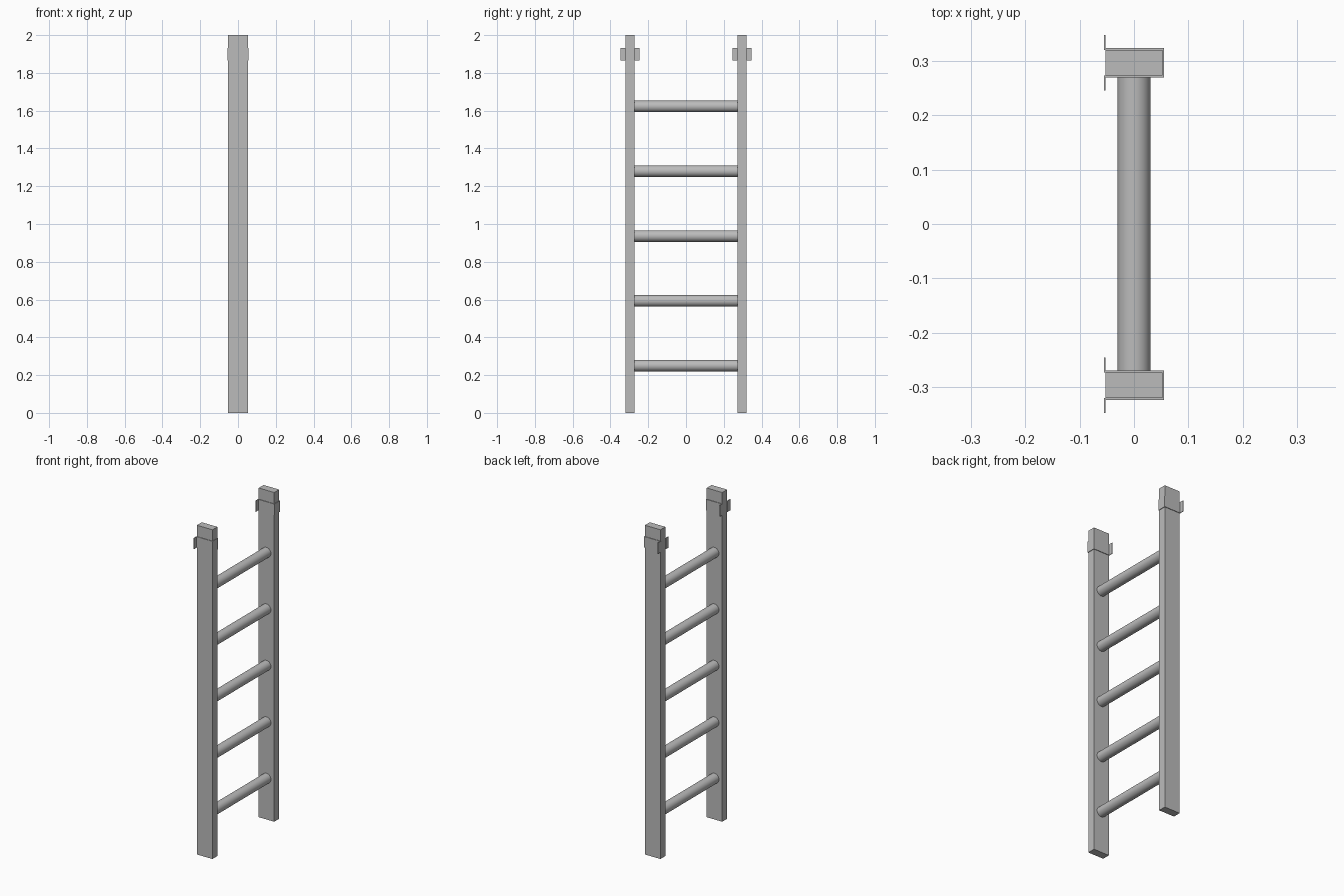
import bpy
import bmesh
from math import radians
from mathutils import Matrix, Vector

default = bpy.data.objects.get("Cube")
if default:
    bpy.data.objects.remove(default, do_unlink=True)

GREY = (0.5, 0.5, 0.5, 1)
grey = bpy.data.materials.new("plain grey")
grey.use_nodes = True
grey.diffuse_color = GREY
grey.node_tree.nodes["Principled BSDF"].inputs["Base Color"].default_value = GREY


def add_object(name, bm):
    bmesh.ops.recalc_face_normals(bm, faces=bm.faces)
    mesh = bpy.data.meshes.new(name)
    bm.to_mesh(mesh)
    bm.free()
    mesh.materials.append(grey)
    obj = bpy.data.objects.new(name, mesh)
    bpy.context.collection.objects.link(obj)
    return obj


def extrude_outline(name, outline, bottom, top):
    bm = bmesh.new()
    face = bm.faces.new([bm.verts.new((x, y, bottom)) for x, y in outline])
    grown = bmesh.ops.extrude_face_region(bm, geom=[face])["geom"]
    verts = [v for v in grown if isinstance(v, bmesh.types.BMVert)]
    bmesh.ops.translate(bm, verts=verts, vec=Vector((0, 0, top - bottom)))
    return add_object(name, bm)


RAIL_Y = 0.2965      # rail centre line
HX, HY = 0.052, 0.0235  # rail half sizes
T = 0.0035           # clip sheet thickness
LIP = 0.051          # reach of the clip lips from the rail centre

# U-shaped clip: wraps the rail on +x and ends in outward lips on -x
half_clip = [(HX, HY), (-HX - T, HY), (-HX - T, LIP), (-HX, LIP),
             (-HX, HY + T), (HX + T, HY + T)]
clip = half_clip + [(x, -y) for x, y in reversed(half_clip)]
rail = [(-HX, -HY), (HX, -HY), (HX, HY), (-HX, HY)]

for side, sign in (("front", -1), ("back", 1)):
    y0 = sign * RAIL_Y
    extrude_outline(side + "_rail", [(x, y + y0) for x, y in rail], 0, 2)
    extrude_outline(side + "_clip", [(x, y + y0) for x, y in clip], 1.865, 1.932)

# Round rungs between the rails
for i in range(5):
    bm = bmesh.new()
    turn = Matrix.Translation((0, 0, 0.25 + 0.3432 * i)) @ Matrix.Rotation(radians(90), 4, "X")
    bmesh.ops.create_cone(bm, cap_ends=True, segments=32, radius1=0.0304,
                          radius2=0.0304, depth=0.55, matrix=turn)
    rung = add_object(f"rung_{i + 1}", bm)
    bpy.ops.object.select_all(action="DESELECT")
    rung.select_set(True)
    bpy.context.view_layer.objects.active = rung
    bpy.ops.object.shade_smooth_by_angle(angle=radians(40))
